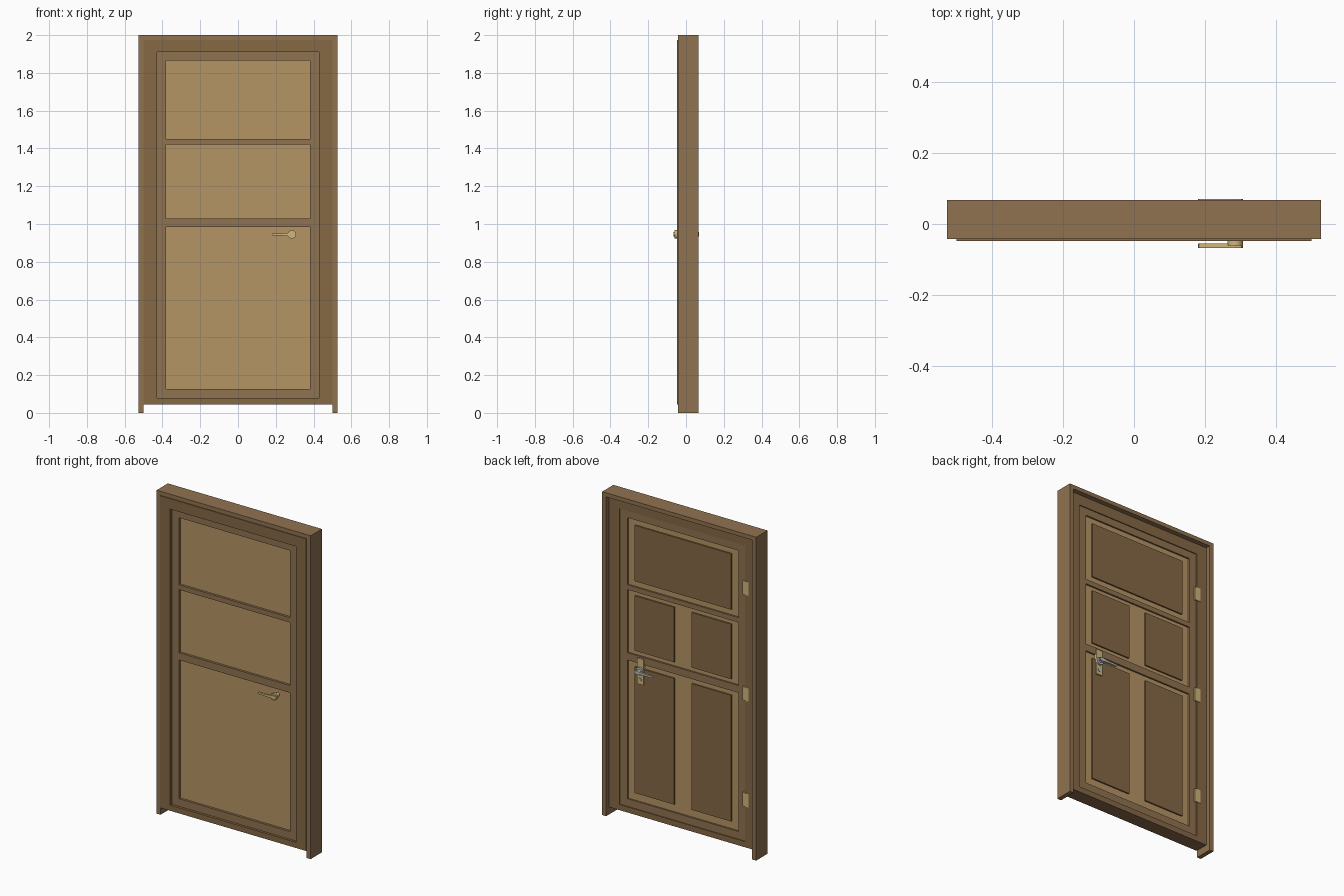
import bpy, bmesh, math
from mathutils import Vector

if "Cube" in bpy.data.objects:
    bpy.data.objects.remove(bpy.data.objects["Cube"])


def material(name, rgb):
    m = bpy.data.materials.new(name)
    m.diffuse_color = (*rgb, 1)
    m.use_nodes = True
    m.node_tree.nodes["Principled BSDF"].inputs["Base Color"].default_value = m.diffuse_color
    return m


FRAME = material("frame_wood", (0.28, 0.17, 0.08))
BAND = material("dark_wood", (0.24, 0.14, 0.06))
PANEL = material("light_wood", (0.46, 0.30, 0.13))
BRASS = material("brass", (0.62, 0.47, 0.20))
STEEL = material("steel", (0.50, 0.50, 0.45))


def finish(name, bm, mat):
    bmesh.ops.recalc_face_normals(bm, faces=bm.faces)
    me = bpy.data.meshes.new(name)
    bm.to_mesh(me)
    bm.free()
    ob = bpy.data.objects.new(name, me)
    bpy.context.collection.objects.link(ob)
    me.materials.append(mat)
    return ob


def prism(name, pts, y0, y1, mat):
    """Extrude an (x, z) outline from y0 to y1."""
    bm = bmesh.new()
    f = bm.faces.new([bm.verts.new((x, y0, z)) for x, z in pts])
    r = bmesh.ops.extrude_face_region(bm, geom=[f])
    vs = [v for v in r["geom"] if isinstance(v, bmesh.types.BMVert)]
    bmesh.ops.translate(bm, verts=vs, vec=(0, y1 - y0, 0))
    return finish(name, bm, mat)


def box(name, x0, x1, y0, y1, z0, z1, mat):
    return prism(name, [(x0, z0), (x1, z0), (x1, z1), (x0, z1)], y0, y1, mat)


def disc(name, x, z, r, y0, y1, mat, n=24):
    pts = [(x + r * math.cos(2 * math.pi * i / n), z + r * math.sin(2 * math.pi * i / n)) for i in range(n)]
    ob = prism(name, pts, y0, y1, mat)
    with bpy.context.temp_override(active_object=ob, object=ob, selected_objects=[ob],
                                   selected_editable_objects=[ob]):
        bpy.ops.object.shade_smooth_by_angle(angle=math.radians(40))
    return ob


def ring(name, outer, inner, y0, y1, mat):
    """Rectangular surround; outer and inner are (half width, bottom, top)."""
    bm = bmesh.new()
    loops = []
    for y in (y0, y1):
        for w, b, t in (outer, inner):
            loops.append([bm.verts.new(p) for p in ((-w, y, b), (w, y, b), (w, y, t), (-w, y, t))])
    o0, i0, o1, i1 = loops
    for a, b in ((o0, i0), (i0, i1), (i1, o1), (o1, o0)):
        for k in range(4):
            j = (k + 1) % 4
            bm.faces.new((a[k], a[j], b[j], b[k]))
    return finish(name, bm, mat)


# Outer frame: an upside-down U reaching the floor
prism("outer_frame", [(-0.527, 0), (-0.5, 0), (-0.5, 1.975), (0.5, 1.975), (0.5, 0),
                      (0.527, 0), (0.527, 2), (-0.527, 2)], -0.043, 0.067, FRAME)

# Inner surround and the door's own border
ring("inner_surround", (0.5, 0.045, 1.975), (0.43, 0.08, 1.91), -0.048, 0.037, BAND)
ring("door_border", (0.43, 0.08, 1.91), (0.38, 0.127, 1.865), -0.033, 0.031, FRAME)

# Recessed panel sheet and cross rails
box("door_panel", -0.38, 0.38, -0.019, 0.021, 0.127, 1.865, PANEL)
for i, (z0, z1) in enumerate(((0.985, 1.03), (1.42, 1.45))):
    box(f"cross_rail_{i}", -0.38, 0.38, -0.033, 0.031, z0, z1, FRAME)

# Raised fields on the back
box("raised_field_top", -0.33, 0.33, 0.02, 0.030, 1.485, 1.83, BAND)
for row, (z0, z1) in (("middle", (1.055, 1.395)), ("lower", (0.175, 0.955))):
    for side, s in (("left", -1), ("right", 1)):
        box(f"raised_field_{row}_{side}", min(s * 0.06, s * 0.33), max(s * 0.06, s * 0.33),
            0.02, 0.030, z0, z1, BAND)

# Hinges on the back
for i, z in enumerate((0.34, 0.995, 1.65)):
    box(f"hinge_leaf_{i}", -0.455, -0.415, 0.029, 0.040, z - 0.042, z + 0.042, BRASS)

# Handle set
HX, HZ = 0.287, 0.945
lever = [(0.305, 0.938), (0.308, 0.945), (0.303, 0.954), (0.285, 0.957), (0.265, 0.953),
         (0.23, 0.950), (0.183, 0.949), (0.180, 0.943), (0.185, 0.938), (0.23, 0.938),
         (0.265, 0.937), (0.285, 0.933)]
disc("front_rose", HX - 0.002, HZ, 0.022, -0.06, -0.046, BRASS)
disc("front_spindle", HX, HZ, 0.012, -0.058, -0.018, BRASS)
prism("front_lever", lever, -0.067, -0.055, BRASS)
box("back_plate", HX - 0.022, HX + 0.022, 0.02, 0.038, 0.86, 1.02, BRASS)
disc("back_rose", HX, HZ, 0.024, 0.036, 0.048, STEEL)
disc("back_spindle", HX, HZ, 0.012, 0.04, 0.062, STEEL)
prism("back_lever", lever, 0.058, 0.070, STEEL)
disc("key_cylinder", HX, 0.89, 0.010, 0.036, 0.042, STEEL, 16)
